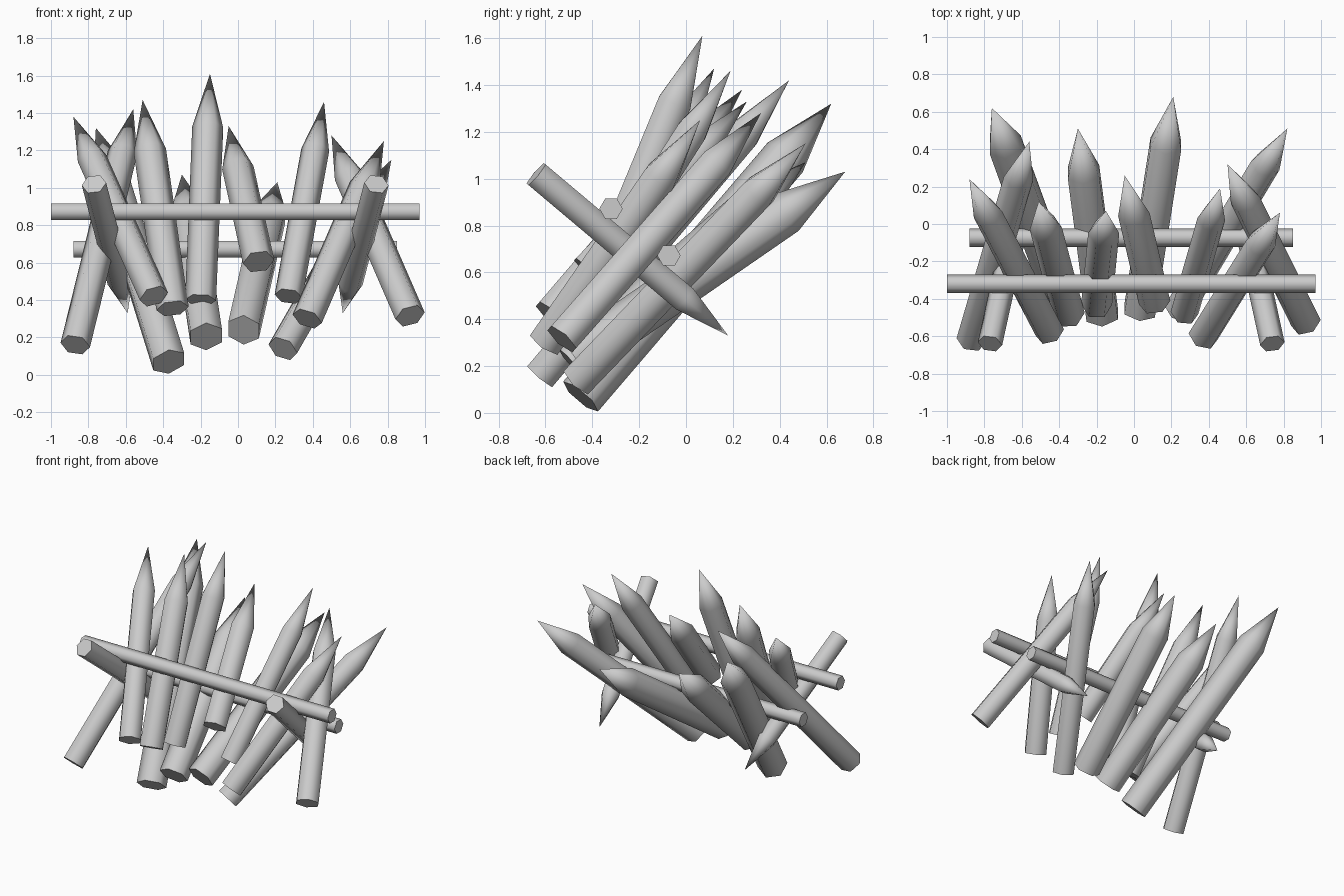
import bpy, bmesh, math
from mathutils import Vector

if "Cube" in bpy.data.objects:
    bpy.data.objects.remove(bpy.data.objects["Cube"])

# One plain grey material
grey = bpy.data.materials.new("plain_grey")
grey.use_nodes = True
grey.diffuse_color = (0.6, 0.6, 0.6, 1)
bsdf = grey.node_tree.nodes["Principled BSDF"]
bsdf.inputs["Base Color"].default_value = (0.6, 0.6, 0.6, 1)
bsdf.inputs["Roughness"].default_value = 0.8


def log(name, start, end, radius, point=0.0, turn=0.0):
    """Six-sided log from start to end; the last `point` units taper to a tip."""
    start, end = Vector(start), Vector(end)
    axis = (end - start).normalized()
    ref = Vector((0, 1, 0)) if abs(axis.x) > 0.9 else Vector((1, 0, 0))
    side = (ref - axis * ref.dot(axis)).normalized()
    up = axis.cross(side)
    bm = bmesh.new()

    def ring(centre, r):
        return [bm.verts.new(centre + r * (math.cos(a) * side + math.sin(a) * up))
                for a in (turn + i * math.pi / 3 for i in range(6))]

    low = ring(start, radius)
    high = ring(end - axis * point, radius)
    bm.faces.new(low[::-1])
    for i in range(6):
        j = (i + 1) % 6
        bm.faces.new((low[i], low[j], high[j], high[i]))
    if point:
        tip = bm.verts.new(end)
        for i in range(6):
            bm.faces.new((high[i], high[(i + 1) % 6], tip))
    else:
        bm.faces.new(high)
    bmesh.ops.recalc_face_normals(bm, faces=bm.faces)
    mesh = bpy.data.meshes.new(name)
    bm.to_mesh(mesh)
    bm.free()
    mesh.materials.append(grey)
    obj = bpy.data.objects.new(name, mesh)
    bpy.context.collection.objects.link(obj)
    bpy.ops.object.select_all(action="DESELECT")
    obj.select_set(True)
    bpy.context.view_layer.objects.active = obj
    # Round the sides, keep the cut end crisp
    bpy.ops.object.shade_smooth_by_angle(angle=math.radians(65))


# Sharpened stakes: base, tip, radius, turn in degrees
stakes = [
    ((-0.45, -0.58, 0.42), (-0.88, 0.24, 1.38), 0.080, 0),
    ((-0.37, -0.45, 0.07), (-0.76, 0.62, 1.32), 0.098, 30),
    ((-0.87, -0.62, 0.16), (-0.56, 0.44, 1.42), 0.080, 0),
    ((-0.35, -0.48, 0.355), (-0.51, 0.12, 1.47), 0.087, 0),
    ((-0.20, -0.43, 0.40), (-0.15, 0.07, 1.61), 0.083, 0),
    ((-0.17, -0.485, 0.205), (-0.30, 0.51, 1.07), 0.097, 30),
    ((0.11, -0.42, 0.605), (-0.05, 0.26, 1.33), 0.085, 0),
    ((0.03, -0.465, 0.24), (0.21, 0.68, 1.03), 0.095, 30),
    ((0.27, -0.475, 0.42), (0.46, 0.19, 1.46), 0.075, 0),
    ((0.92, -0.53, 0.315), (0.50, 0.32, 1.28), 0.082, 0),
    ((0.37, -0.60, 0.30), (0.78, 0.06, 1.25), 0.083, 0),
    ((0.24, -0.46, 0.14), (0.82, 0.51, 1.15), 0.083, 0),
]
for n, (base, tip, r, turn) in enumerate(stakes, 1):
    log(f"stake_{n}", base, tip, r, point=0.31, turn=math.radians(turn))

# Crossing pegs driven backwards into the ground
for name, s in (("left_peg", 1), ("right_peg", -1)):
    shift = -0.015
    log(name, (s * 0.755 + shift, -0.64, 1.02), (s * 0.575 + shift, 0.18, 0.33),
        0.066, point=0.25)

# Horizontal rails
log("front_rail", (-1.0, -0.32, 0.872), (0.97, -0.32, 0.872), 0.05)
log("back_rail", (-0.88, -0.073, 0.672), (0.85, -0.073, 0.672), 0.05)
